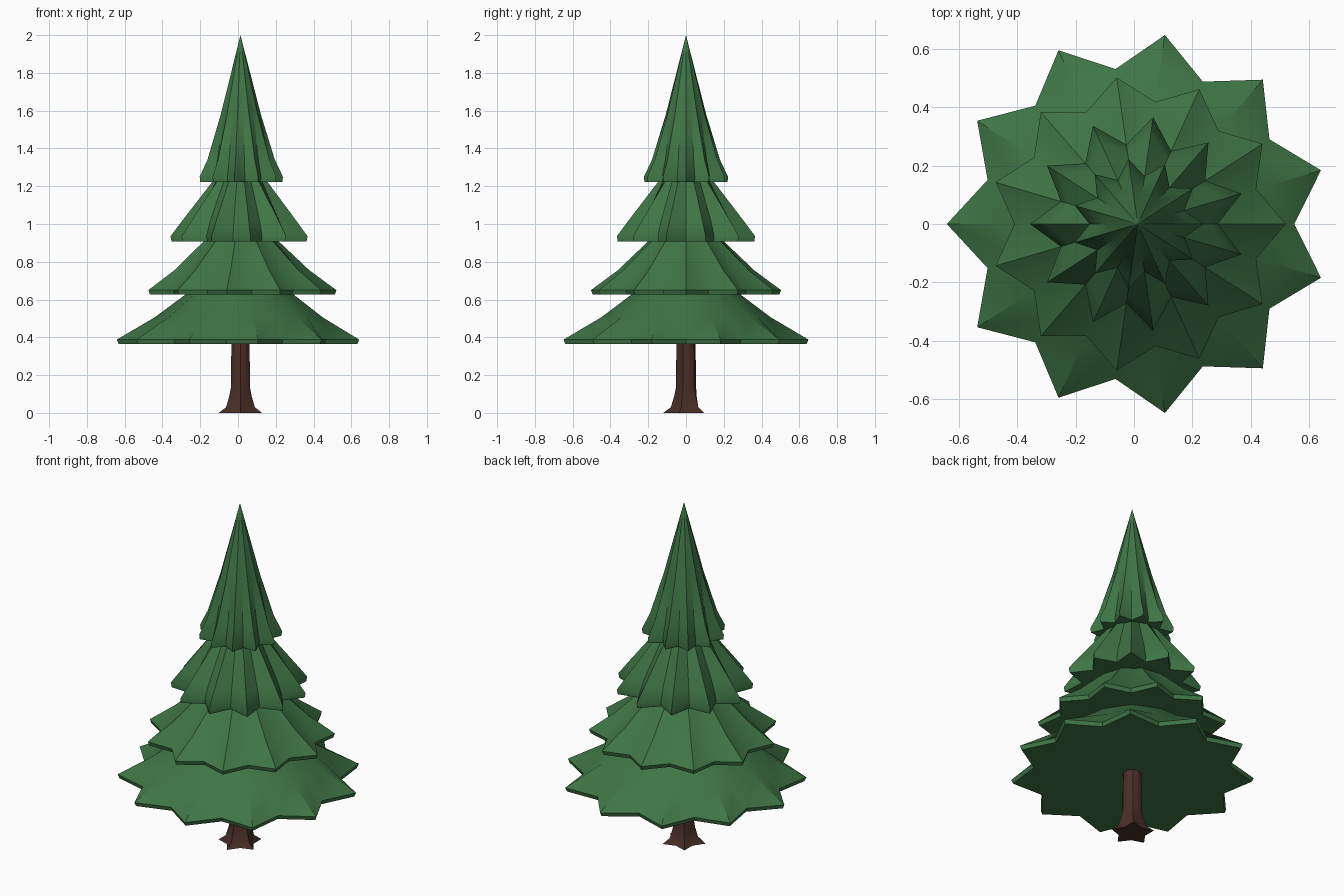
import bpy, bmesh, math

cube = bpy.data.objects.get("Cube")
if cube:
    bpy.data.objects.remove(cube, do_unlink=True)

CENTRE_X = 0.013


def make_material(name, rgb):
    mat = bpy.data.materials.new(name)
    mat.use_nodes = True
    mat.diffuse_color = (*rgb, 1)
    mat.node_tree.nodes["Principled BSDF"].inputs["Base Color"].default_value = (*rgb, 1)
    return mat


def star_loft(name, points, start, rings, mat, apex=None, smooth=30):
    """Loft star rings of (tip radius, valley radius, z), closed at both ends."""
    bm = bmesh.new()
    count = points * 2
    loops = []
    for tip, valley, z in rings:
        loop = []
        for i in range(count):
            a = math.radians(start) + math.tau * i / count
            r = valley if i % 2 else tip
            loop.append(bm.verts.new((r * math.cos(a), r * math.sin(a), z)))
        loops.append(loop)
    for low, high in zip(loops, loops[1:]):
        for i in range(count):
            j = (i + 1) % count
            bm.faces.new((low[i], low[j], high[j], high[i]))
    # Underside as a fan, so the concave star closes cleanly
    base = bm.verts.new((0, 0, rings[0][2]))
    for i in range(count):
        bm.faces.new((base, loops[0][(i + 1) % count], loops[0][i]))
    if apex:
        top = bm.verts.new((0, 0, apex))
        for i in range(count):
            bm.faces.new((loops[-1][i], loops[-1][(i + 1) % count], top))
    else:
        bm.faces.new(loops[-1])
    bmesh.ops.recalc_face_normals(bm, faces=bm.faces)
    mesh = bpy.data.meshes.new(name)
    bm.to_mesh(mesh)
    bm.free()
    mesh.materials.append(mat)
    obj = bpy.data.objects.new(name, mesh)
    obj.location.x = CENTRE_X
    bpy.context.collection.objects.link(obj)
    bpy.ops.object.select_all(action="DESELECT")
    obj.select_set(True)
    bpy.context.view_layer.objects.active = obj
    bpy.ops.object.shade_smooth_by_angle(angle=math.radians(smooth))
    return obj


green = make_material("needle green", (0.05, 0.18, 0.06))
brown = make_material("bark brown", (0.068, 0.028, 0.019))

# Trunk with five flared roots
star_loft("trunk", 5, -90, [
    (0.12, 0.075, 0), (0.08, 0.065, 0.03), (0.062, 0.056, 0.09),
    (0.054, 0.054, 0.13), (0.05, 0.05, 0.38)], brown)

# Branch tiers, each turned half a step from the one below
star_loft("bottom_branches", 11, 180, [
    (0.645, 0.53, 0.365), (0.655, 0.537, 0.388),
    (0.455, 0.42, 0.505), (0.28, 0.27, 0.635)], green)
star_loft("lower_branches", 11, 0, [
    (0.5, 0.415, 0.627), (0.508, 0.423, 0.65),
    (0.365, 0.32, 0.755), (0.19, 0.18, 0.92)], green)
star_loft("upper_branches", 11, 180, [
    (0.365, 0.27, 0.907), (0.37, 0.275, 0.935),
    (0.31, 0.245, 1.015), (0.14, 0.13, 1.235)], green)
star_loft("top_branches", 11, 0, [
    (0.222, 0.163, 1.222), (0.225, 0.166, 1.25),
    (0.182, 0.145, 1.34), (0.108, 0.104, 1.58)], green, apex=2.0)
